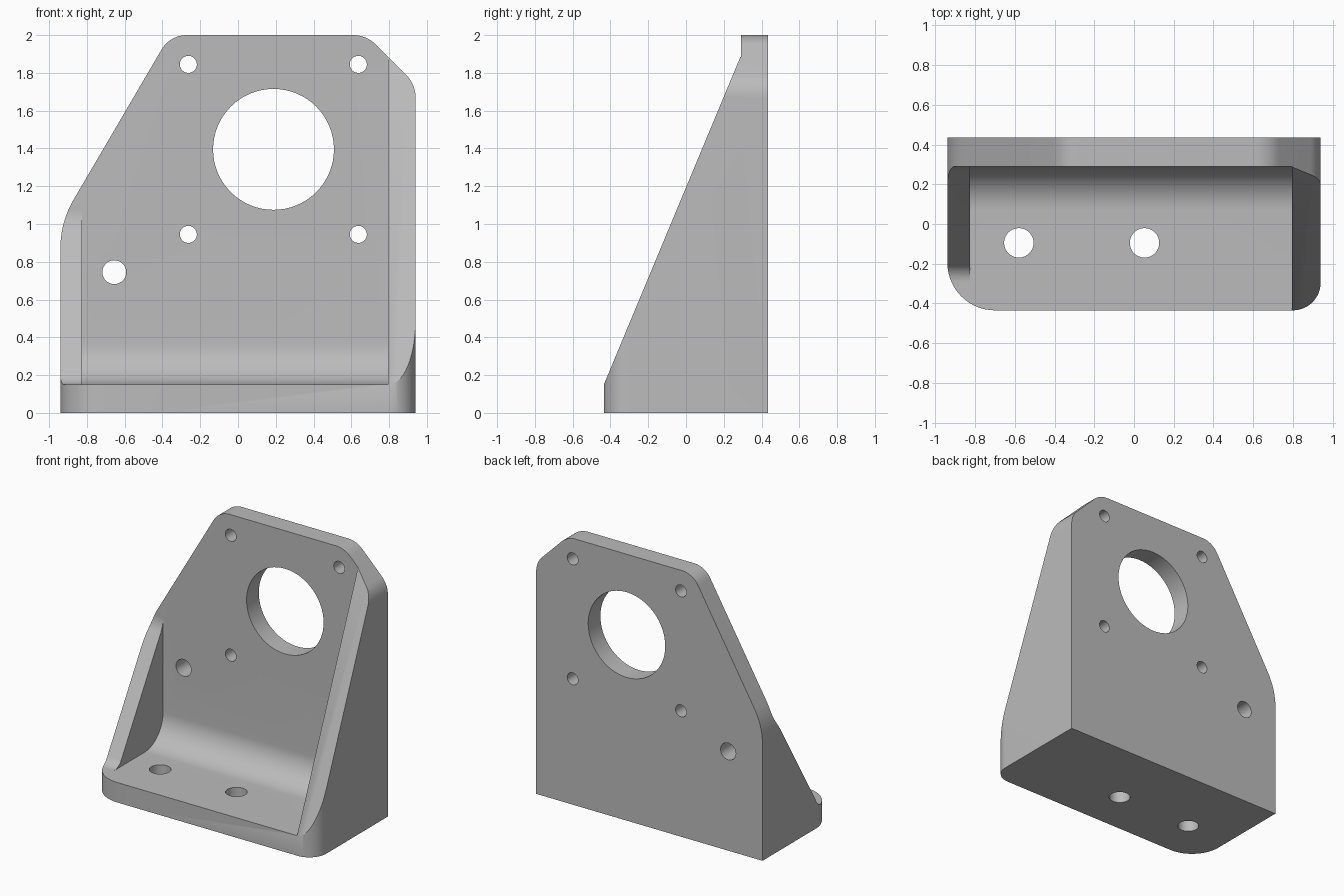
import bpy, bmesh
from math import cos, sin, tan, pi, radians
from mathutils import Vector

cube = bpy.data.objects.get("Cube")
if cube:
    bpy.data.objects.remove(cube, do_unlink=True)

grey = bpy.data.materials.new("machined grey")
grey.use_nodes = True
COLOUR = (0.5, 0.5, 0.5, 1)
grey.diffuse_color = COLOUR
grey.node_tree.nodes["Principled BSDF"].inputs["Base Color"].default_value = COLOUR


def rounded(corners, steps=14):
    """Polygon from (u, v, radius) corners, each rounded by a tangent arc."""
    out = []
    for i, (u, v, r) in enumerate(corners):
        p = Vector((u, v))
        if not r:
            out.append(p)
            continue
        a = (Vector(corners[i - 1][:2]) - p).normalized()
        b = (Vector(corners[(i + 1) % len(corners)][:2]) - p).normalized()
        half = a.angle(b) / 2
        centre = p + (a + b).normalized() * (r / sin(half))
        start = p + a * (r / tan(half)) - centre
        end = p + b * (r / tan(half)) - centre
        sweep = pi - 2 * half
        for k in range(steps + 1):
            t = k / steps
            out.append(centre + (start * sin((1 - t) * sweep) + end * sin(t * sweep)) / sin(sweep))
    return out


def circle(u, v, r, n=64):
    return [Vector((u + r * cos(2 * pi * k / n), v + r * sin(2 * pi * k / n))) for k in range(n)]


def prism(name, points, axis, low, high):
    """Extrude a flat outline along the given axis."""
    place = {"x": lambda p, d: (d, p.x, p.y),
             "y": lambda p, d: (p.x, d, p.y),
             "z": lambda p, d: (p.x, p.y, d)}[axis]
    bm = bmesh.new()
    a = [bm.verts.new(place(p, low)) for p in points]
    b = [bm.verts.new(place(p, high)) for p in points]
    bm.faces.new(a)
    bm.faces.new(b)
    for i in range(len(a)):
        bm.faces.new((a[i - 1], a[i], b[i], b[i - 1]))
    bmesh.ops.recalc_face_normals(bm, faces=bm.faces)
    mesh = bpy.data.meshes.new(name)
    bm.to_mesh(mesh)
    bm.free()
    mesh.materials.append(grey)
    obj = bpy.data.objects.new(name, mesh)
    bpy.context.collection.objects.link(obj)
    return obj


def combine(target, tool, operation="DIFFERENCE"):
    mod = target.modifiers.new(tool.name, "BOOLEAN")
    mod.operation = operation
    mod.solver = "EXACT"
    mod.object = tool
    bpy.context.view_layer.objects.active = target
    bpy.ops.object.modifier_apply(modifier=mod.name)
    bpy.data.objects.remove(tool, do_unlink=True)


W, D, FLOOR, WALL = 0.94, 0.435, 0.15, 0.29

# Front outline of the bracket with its sloped shoulders
bracket = prism("mounting_bracket", rounded([
    (-W, 0, 0), (W, 0, 0), (W, 1.74, 0.17), (0.68, 2, 0.17),
    (-0.36, 2, 0.155), (-W, 1.01, 0.5)]), "y", -D, D)

# Rounded front corners of the foot
combine(bracket, prism("foot_outline", rounded([
    (-W, -D, 0.24), (W, -D, 0.14), (W, D + 0.2, 0), (-W, D + 0.2, 0)]),
    "z", -0.5, 2.5), "INTERSECT")

# Filleted pocket between the two side ribs
combine(bracket, prism("pocket", rounded([
    (-1, FLOOR, 0), (WALL, FLOOR, 0.22), (WALL, 3, 0), (-1, 3, 0)]),
    "x", -0.825, 0.795))

# Slope of the tall rib
combine(bracket, prism("tall_rib_slope", rounded([
    (-1, FLOOR, 0), (-D, FLOOR, 0), (WALL, 1.89, 0), (WALL, 3, 0), (-1, 3, 0)]),
    "x", 0.7, 1.5))

# Slope of the short rib, blended at both ends
combine(bracket, prism("short_rib_slope", rounded([
    (-1, FLOOR, 0), (-0.235, FLOOR, 0.1), (WALL, 1.02, 0.2), (WALL, 3, 0), (-1, 3, 0)]),
    "x", -1.5, -0.8))

# Motor bore, its four screw holes and the side hole through the wall
wall_holes = [(0.188, 1.395, 0.32), (-0.655, 0.745, 0.063)]
wall_holes += [(x, z, 0.045) for x in (-0.263, 0.637) for z in (0.945, 1.845)]
for x, z, r in wall_holes:
    combine(bracket, prism("wall_hole", circle(x, z, r), "y", -1, 1))

# Bolt holes through the foot
for x in (-0.58, 0.053):
    combine(bracket, prism("foot_hole", circle(x, -0.095, 0.074), "z", -0.5, 1))

bpy.ops.object.select_all(action="DESELECT")
bracket.select_set(True)
bpy.context.view_layer.objects.active = bracket
bpy.ops.object.shade_smooth_by_angle(angle=radians(25))
